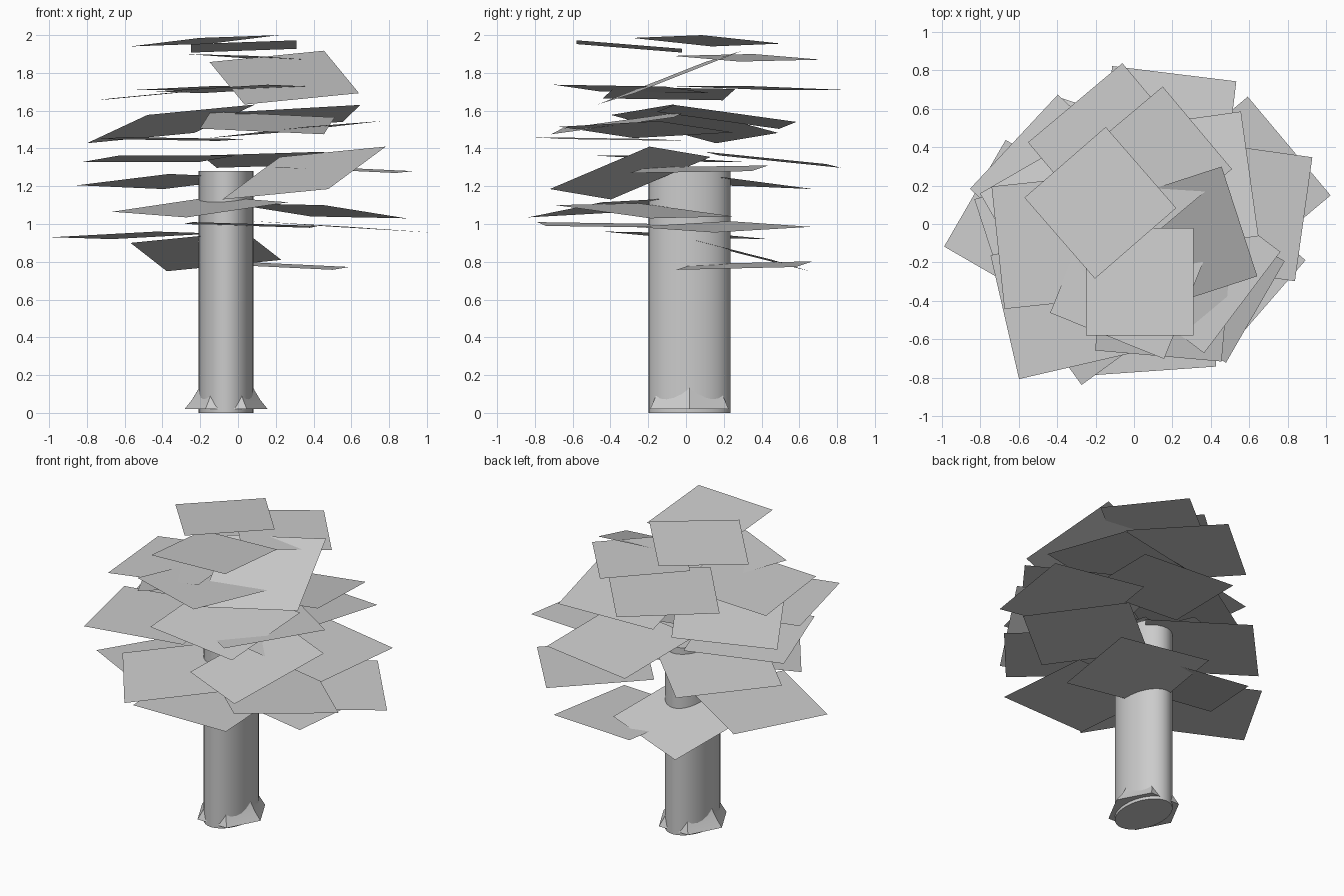
import bpy, bmesh
from math import cos, sin, radians, sqrt, tau
from mathutils import Vector

cube = bpy.data.objects.get("Cube")
if cube:
    bpy.data.objects.remove(cube, do_unlink=True)

grey = bpy.data.materials.new("plain_grey")
grey.use_nodes = True
tone = (0.6, 0.6, 0.6, 1)
grey.diffuse_color = tone
grey.node_tree.nodes["Principled BSDF"].inputs["Base Color"].default_value = tone

TRUNK_X, TRUNK_Y = -0.063, 0.018


def finish(name, bm, smooth=False):
    """Turn a bmesh into a named object in the scene."""
    mesh = bpy.data.meshes.new(name)
    bm.to_mesh(mesh)
    bm.free()
    mesh.materials.append(grey)
    obj = bpy.data.objects.new(name, mesh)
    bpy.context.collection.objects.link(obj)
    if smooth:
        bpy.ops.object.select_all(action='DESELECT')
        obj.select_set(True)
        bpy.context.view_layer.objects.active = obj
        bpy.ops.object.shade_smooth_by_angle(angle=radians(35))
    return obj


def lofted(name, sides, rings, cap_top=True):
    """Loft elliptical rings, each given as (x radius, y radius, height)."""
    bm = bmesh.new()
    loops = []
    for rx, ry, z in rings:
        loops.append([bm.verts.new((TRUNK_X + rx * cos(tau * i / sides),
                                    TRUNK_Y + ry * sin(tau * i / sides), z))
                      for i in range(sides)])
    for low, high in zip(loops, loops[1:]):
        for i in range(sides):
            j = (i + 1) % sides
            bm.faces.new((low[i], low[j], high[j], high[i]))
    bm.faces.new(loops[0][::-1])
    if cap_top:
        bm.faces.new(loops[-1])
    return finish(name, bm, smooth=True)


def leaf_card(name, side, x, y, z, heading, rise_u, rise_v):
    """Square leaf card: turned by heading, climbing along its two edges."""
    a = radians(heading)
    run_u = sqrt(side ** 2 - rise_u ** 2)
    run_v = sqrt(side ** 2 - rise_v ** 2)
    u = Vector((run_u * cos(a), run_u * sin(a), rise_u)) / 2
    v = Vector((-run_v * sin(a), run_v * cos(a), rise_v)) / 2
    c = Vector((x, y, z))
    bm = bmesh.new()
    bm.faces.new([bm.verts.new(p) for p in (c - u - v, c + u - v, c + u + v, c - u + v)])
    finish(name, bm)


# Oval trunk and the six-sided root flare around its foot
lofted("trunk", 32, [(0.145, 0.217, 0), (0.145, 0.217, 1.28)])
lofted("root_flare", 6, [(0.22, 0.24, 0.02), (0.18, 0.215, 0.07),
                         (0.15, 0.19, 0.12), (0.135, 0.15, 0.16)], cap_top=False)

# Crown tiers: card side, then cards as x, y, z, heading, rise along, rise across
crown = {
    "bottom_leaf": (0.64, [
        (-.55, 0, .94, -30, .03, -.01),
        (-.17, .26, .855, -18, .06, -.15),
        (.23, .31, .78, -8, -.03, .015),
    ]),
    "low_leaf": (0.67, [
        (.55, .19, .985, 40, -.03, .03),
        (.42, -.22, 1.07, -41, -.01, -.07),
        (.07, -.43, .995, 4, -.02, -.01),
        (-.2, -.37, 1.09, 36, .08, .03),
        (-.38, .2, 1.225, 47, -.02, -.06),
    ]),
    "middle_leaf": (0.65, [
        (.35, -.295, 1.27, -30, .055, .225),
        (-.42, -.08, 1.345, 18, 0, -.035),
        (.17, .46, 1.34, -7, .02, -.065),
        (.56, .07, 1.29, -8, -.03, .01),
    ]),
    "high_leaf": (0.66, [
        (-.355, .045, 1.53, 30, .055, -.15),
        (.275, .215, 1.567, 8, .037, -.09),
        (.155, -.36, 1.535, -5, -.03, .09),
        (.3, -.21, 1.5, -37, .06, .03),
        (-.35, -.41, 1.45, 13, -.01, -.01),
    ]),
    "upper_leaf": (0.64, [
        (.245, -.085, 1.775, 18, .06, .225),
        (-.1, .385, 1.72, 40, 0, -.02),
        (-.39, -.09, 1.69, 6, .06, -.01),
        (-.02, -.285, 1.715, -22, .035, -.01),
    ]),
    "top_leaf": (0.56, [
        (-.175, .11, 1.97, 41, .015, -.045),
        (.03, -.3, 1.94, 0, .02, -.045),
        (.115, .32, 1.88, 40, -.03, .01),
    ]),
}
for tier, (side, cards) in crown.items():
    for number, card in enumerate(cards, 1):
        leaf_card(f"{tier}_{number}", side, *card)
